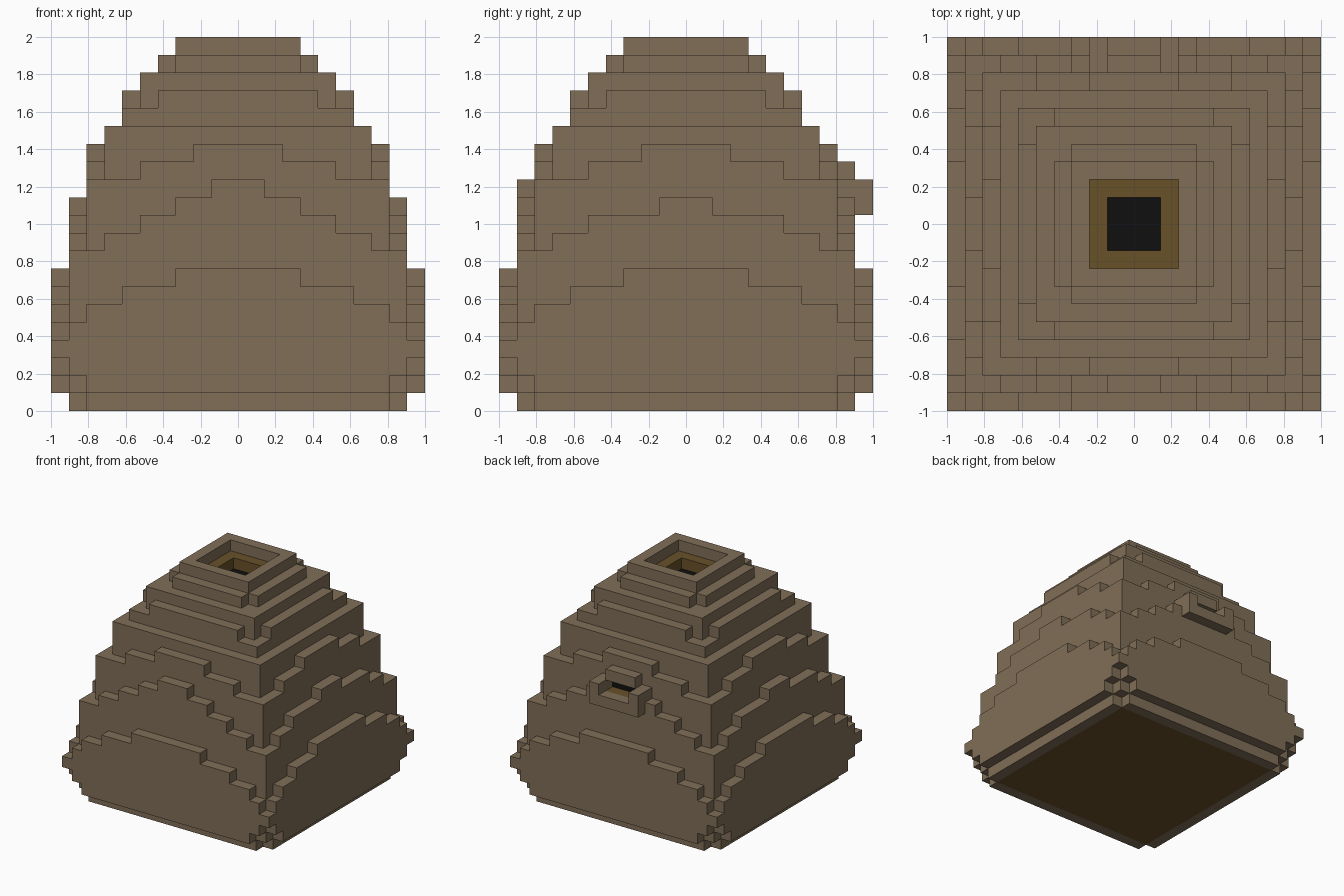
import bpy, bmesh, math
from mathutils import Vector

if "Cube" in bpy.data.objects:
    bpy.data.objects.remove(bpy.data.objects["Cube"])

U = 2 / 21  # size of one block


def material(name, colour):
    m = bpy.data.materials.new(name)
    m.diffuse_color = (*colour, 1)
    m.use_nodes = True
    m.node_tree.nodes["Principled BSDF"].inputs["Base Color"].default_value = m.diffuse_color
    return m


MATS = {
    "hull": material("brown", (0.216, 0.156, 0.095)),
    "gold_lining": material("dark gold", (0.136, 0.082, 0.022)),
    "dark_core": material("black", (0.005, 0.005, 0.005)),
}

# Each layer from the ground up: core half width, then the half width of the
# one-block slabs on front/back and on left/right (-1 means no slab)
LAYERS = [
    (8, 8, 8), (9, 8, 8), (9, 9, 9), (10, -1, -1), (9, 9, 9), (9, 8, 8), (9, 6, 6),
    (9, 3, 3), (9, -1, -1), (8, 7, 7), (8, 5, 5), (8, 3, 1), (8, 1, -1), (7, 5, 5),
    (7, 2, 2), (7, -1, -1), (6, -1, -1), (5, 4, 4), (5, -1, -1), (3, 3, 3), (3, -1, -1),
]

cells = {}


def fill(xs, ys, zs, part):
    """Fill an inclusive range of blocks, or clear it when part is None."""
    for x in range(xs[0], xs[1] + 1):
        for y in range(ys[0], ys[1] + 1):
            for z in range(zs[0], zs[1] + 1):
                if part:
                    cells[x, y, z] = part
                else:
                    cells.pop((x, y, z), None)


# Stepped hull
for z, (core, fb, lr) in enumerate(LAYERS):
    fill((-core, core), (-core, core), (z, z), "hull")
    for s in (-core - 1, core + 1):
        if fb >= 0:
            fill((-fb, fb), (s, s), (z, z), "hull")
        if lr >= 0:
            fill((s, s), (-lr, lr), (z, z), "hull")

# Gold underside
fill((-8, 8), (-8, 8), (0, 0), "gold_lining")

# Top opening: brown rim, gold ledge, dark floor
fill((-2, 2), (-2, 2), (20, 20), None)
fill((-2, 2), (-2, 2), (19, 19), "gold_lining")
fill((-1, 1), (-1, 1), (19, 19), None)
fill((-1, 1), (-1, 1), (18, 18), "dark_core")

# Back entrance: porch, hood, gold floor, dark end
fill((-2, 2), (9, 10), (11, 12), "hull")
fill((-1, 1), (9, 9), (13, 13), "hull")
fill((-1, 1), (9, 10), (12, 12), None)
fill((-1, 1), (9, 9), (11, 11), "gold_lining")
fill((-1, 1), (8, 8), (12, 12), "dark_core")


def build(part):
    """Make one object from the exposed block faces of a part."""
    bm = bmesh.new()
    for cell, kind in cells.items():
        if kind != part:
            continue
        centre = Vector((cell[0], cell[1], cell[2] + 0.5))
        for axis in range(3):
            for sign in (-1, 1):
                n = [0, 0, 0]
                n[axis] = sign
                if tuple(c + d for c, d in zip(cell, n)) in cells:
                    continue
                a, b = Vector((0, 0, 0)), Vector((0, 0, 0))
                a[(axis + 1) % 3] = 0.5
                b[(axis + 2) % 3] = 0.5 * sign
                f = centre + Vector(n) * 0.5
                bm.faces.new([bm.verts.new(p * U) for p in
                              (f - a - b, f + a - b, f + a + b, f - a + b)])
    bmesh.ops.remove_doubles(bm, verts=bm.verts, dist=U * 0.01)
    # Merge flat areas into large faces
    bmesh.ops.dissolve_limit(bm, angle_limit=math.radians(1),
                             verts=bm.verts, edges=bm.edges)
    mesh = bpy.data.meshes.new(part)
    bm.to_mesh(mesh)
    bm.free()
    mesh.materials.append(MATS[part])
    bpy.context.collection.objects.link(bpy.data.objects.new(part, mesh))


for part in MATS:
    build(part)
